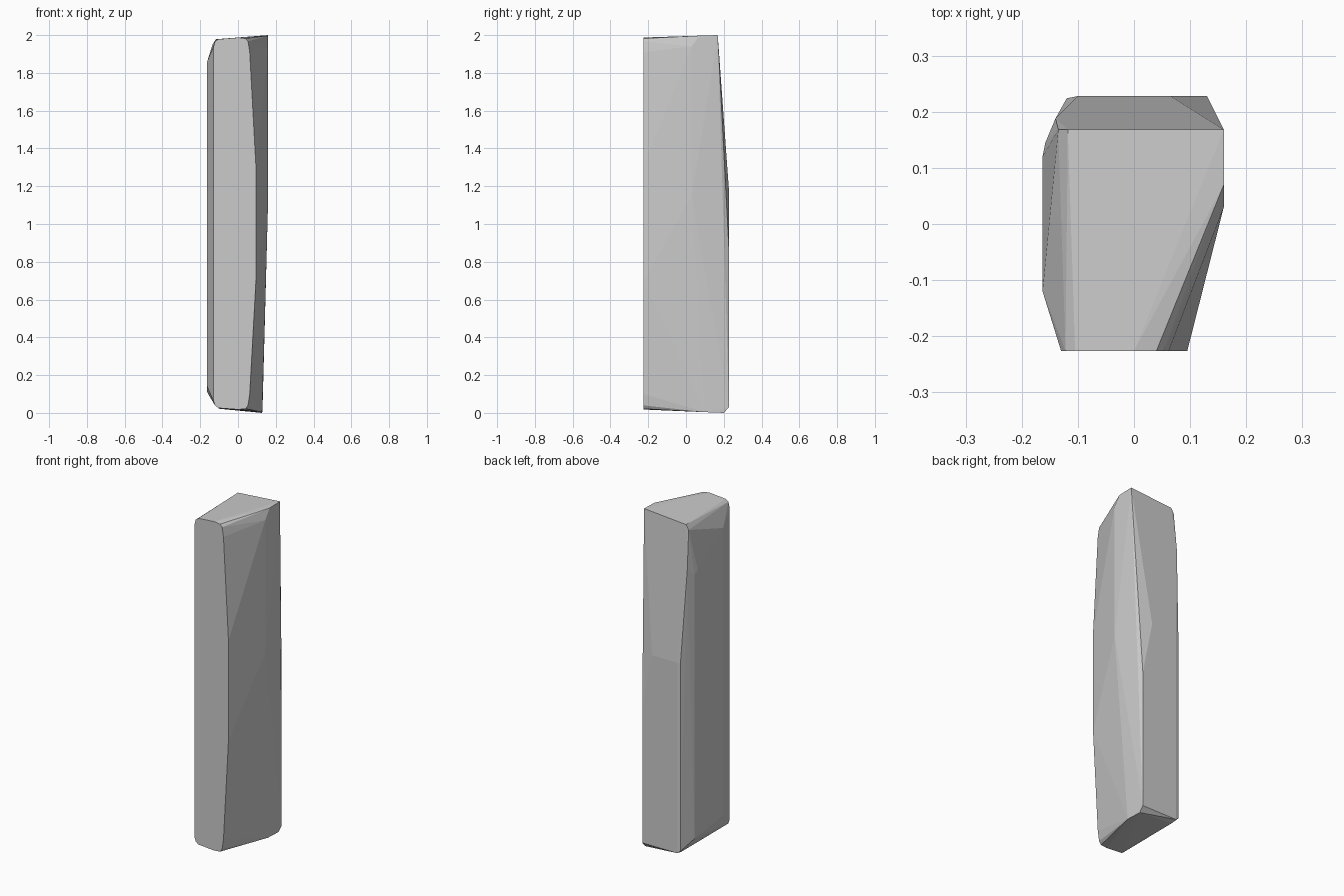
import bpy, bmesh, math

# front face outline (x, z) on y = -0.226
front = [(-.13, 1.935), (-.122, 1.965), (-.105, 1.978), (0, 1.987), (.04, 1.982),
         (.053, 1.967), (.062, 1.91), (.095, 1.3), (.095, .7), (.062, .1),
         (.053, .04), (.04, .022), (0, .018), (-.105, .026), (-.122, .04), (-.13, .065)]
points = [(x, -.226, z) for x, z in front]

# narrow left face
points += [(-.163, -.12, .14), (-.163, -.12, 1.86), (-.163, .12, .11), (-.163, .12, 1.7)]
# left rear chamfer
points += [(-.158, .145, .1), (-.158, .145, 1.68), (-.14, .188, 1.72),
           (-.12, .224, 1.17), (-.12, .224, .045), (-.1, .228, .03)]
# back face and its tapered upper half
points += [(-.1, .228, 1.17), (.065, .228, 1.17), (.13, .228, .85), (.13, .228, .03)]
# top rear edge and right side
points += [(-.118, .168, 1.978), (-.135, .168, 1.95), (.16, .168, 2),
           (.16, .07, 1.997), (.16, .03, 1.94), (.16, .03, 1.15)]
# base
points += [(.128, .2, 0), (.128, .1, .004), (-.1, .19, .022)]

# wrap the points in a faceted convex block
bm = bmesh.new()
for p in points:
    bm.verts.new(p)
hull = bmesh.ops.convex_hull(bm, input=bm.verts)
loose = [v for v in bm.verts if not v.link_faces]
bmesh.ops.delete(bm, geom=loose, context='VERTS')
bmesh.ops.dissolve_limit(bm, angle_limit=math.radians(0.5), verts=bm.verts, edges=bm.edges)
bmesh.ops.recalc_face_normals(bm, faces=bm.faces)

mesh = bpy.data.meshes.new("stone_pillar")
bm.to_mesh(mesh)
bm.free()
pillar = bpy.data.objects.new("stone_pillar", mesh)
bpy.context.collection.objects.link(pillar)
